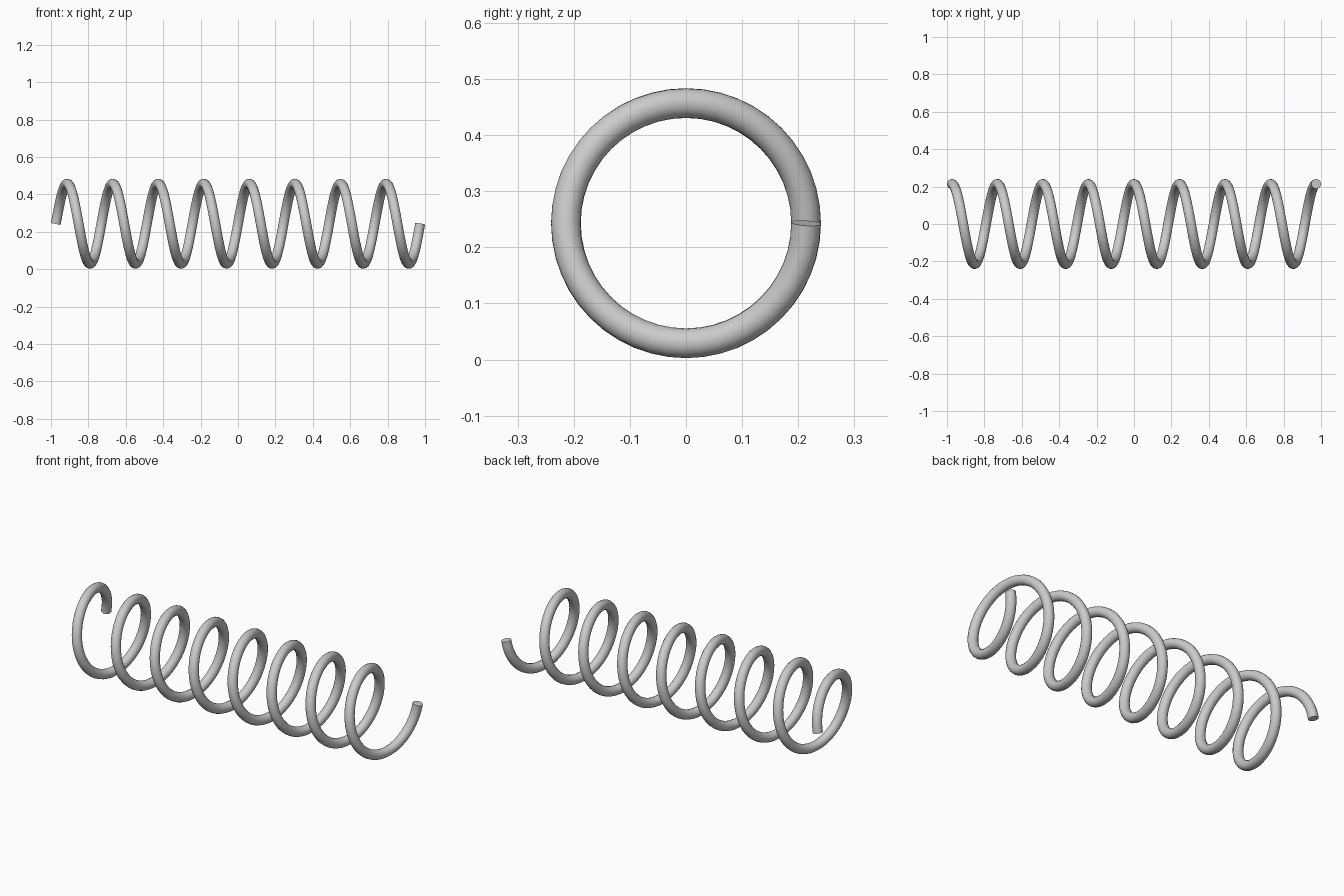
import bpy
from math import cos, sin, tau

cube = bpy.data.objects.get("Cube")
if cube:
    bpy.data.objects.remove(cube, do_unlink=True)

TURNS = 8
STEPS = 48            # points per turn
COIL_RADIUS = 0.214
WIRE_RADIUS = 0.0265
HALF_LENGTH = 0.974
AXIS_HEIGHT = 0.243

# Brushed steel
steel = bpy.data.materials.new("light grey steel")
steel.use_nodes = True
colour = (0.6, 0.6, 0.6, 1)
steel.diffuse_color = colour
steel.node_tree.nodes["Principled BSDF"].inputs["Base Color"].default_value = colour

# Helical path along x, starting at the back and rising over the top
curve = bpy.data.curves.new("spring_coil", "CURVE")
curve.dimensions = "3D"
curve.bevel_depth = WIRE_RADIUS
curve.bevel_resolution = 6
curve.use_fill_caps = True
path = curve.splines.new("POLY")
count = TURNS * STEPS
path.points.add(count)
for i, point in enumerate(path.points):
    angle = tau * i / STEPS
    x = HALF_LENGTH * (2 * i / count - 1)
    point.co = (x, COIL_RADIUS * cos(angle), AXIS_HEIGHT + COIL_RADIUS * sin(angle), 1)

spring = bpy.data.objects.new("spring_coil", curve)
bpy.context.collection.objects.link(spring)
curve.materials.append(steel)

# Turn the wire into a mesh with smooth sides and crisp cut ends
bpy.ops.object.select_all(action="DESELECT")
spring.select_set(True)
bpy.context.view_layer.objects.active = spring
bpy.ops.object.convert(target="MESH")
bpy.ops.object.shade_smooth_by_angle()
